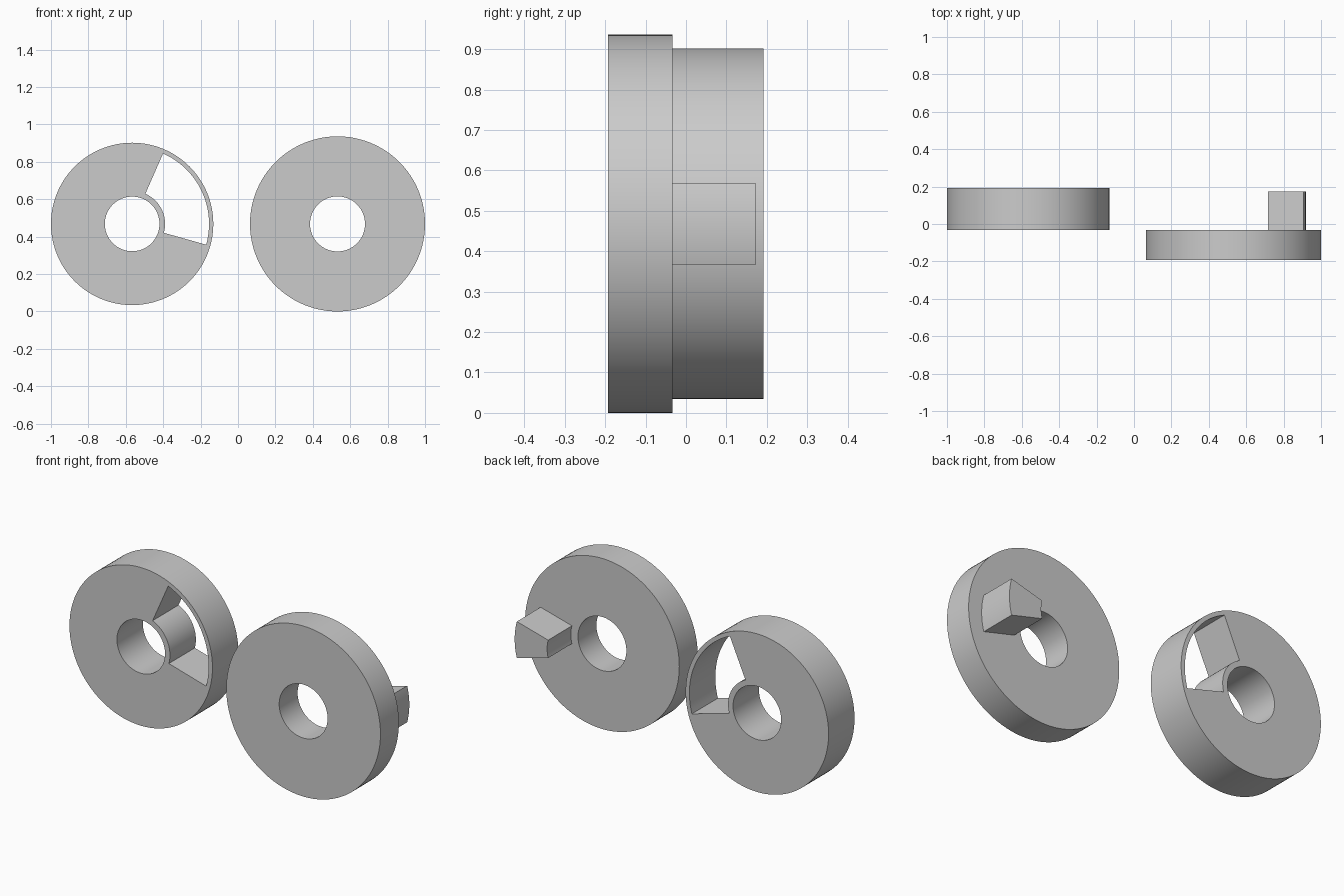
import bpy, bmesh
from math import cos, sin, pi, radians

if "Cube" in bpy.data.objects:
    bpy.data.objects.remove(bpy.data.objects["Cube"])

Z = 0.468  # height of both disc axes


def arc(r, a0, a1, n):
    return [(r * cos(a0 + (a1 - a0) * i / n), r * sin(a0 + (a1 - a0) * i / n)) for i in range(n + 1)]


def circle(r, n=128):
    return arc(r, 0, 2 * pi, n)[:-1]


def sector(r_in, r_out, deg0, deg1, n=24):
    a, b = radians(deg0), radians(deg1)
    return arc(r_out, a, b, n) + arc(r_in, b, a, n)


def extrude_profile(name, loops, x, y0, y1):
    """Fill outlines (inner loops become holes) and extrude from y0 to y1."""
    curve = bpy.data.curves.new(name, 'CURVE')
    curve.dimensions = '2D'
    curve.fill_mode = 'BOTH'
    curve.extrude = (y1 - y0) / 2
    for pts in loops:
        s = curve.splines.new('POLY')
        s.points.add(len(pts) - 1)
        for p, (u, v) in zip(s.points, pts):
            p.co = (u, v, 0, 1)
        s.use_cyclic_u = True
    obj = bpy.data.objects.new(name, curve)
    bpy.context.collection.objects.link(obj)
    obj.location = (x, (y0 + y1) / 2, Z)
    obj.rotation_euler = (pi / 2, 0, 0)
    bpy.ops.object.select_all(action='DESELECT')
    obj.select_set(True)
    bpy.context.view_layer.objects.active = obj
    bpy.ops.object.convert(target='MESH')
    obj = bpy.context.object
    # weld caps to walls
    bm = bmesh.new()
    bm.from_mesh(obj.data)
    bmesh.ops.remove_doubles(bm, verts=bm.verts, dist=1e-5)
    bmesh.ops.recalc_face_normals(bm, faces=bm.faces)
    bm.to_mesh(obj.data)
    bm.free()
    bpy.ops.object.shade_smooth_by_angle(angle=radians(30))
    return obj


# disc with bore and wedge-shaped slot
extrude_profile("slotted_disc",
                [circle(0.434), circle(0.146), sector(0.176, 0.411, -15.7, 66.3)],
                -0.566, -0.033, 0.192)

# larger, thinner disc with bore
extrude_profile("pin_disc", [circle(0.468), circle(0.147)], 0.532, -0.193, -0.033)

# wedge-shaped drive pin on the back of the larger disc
extrude_profile("drive_pin", [sector(0.19, 0.387, -15, 15)], 0.532, -0.033, 0.173)
